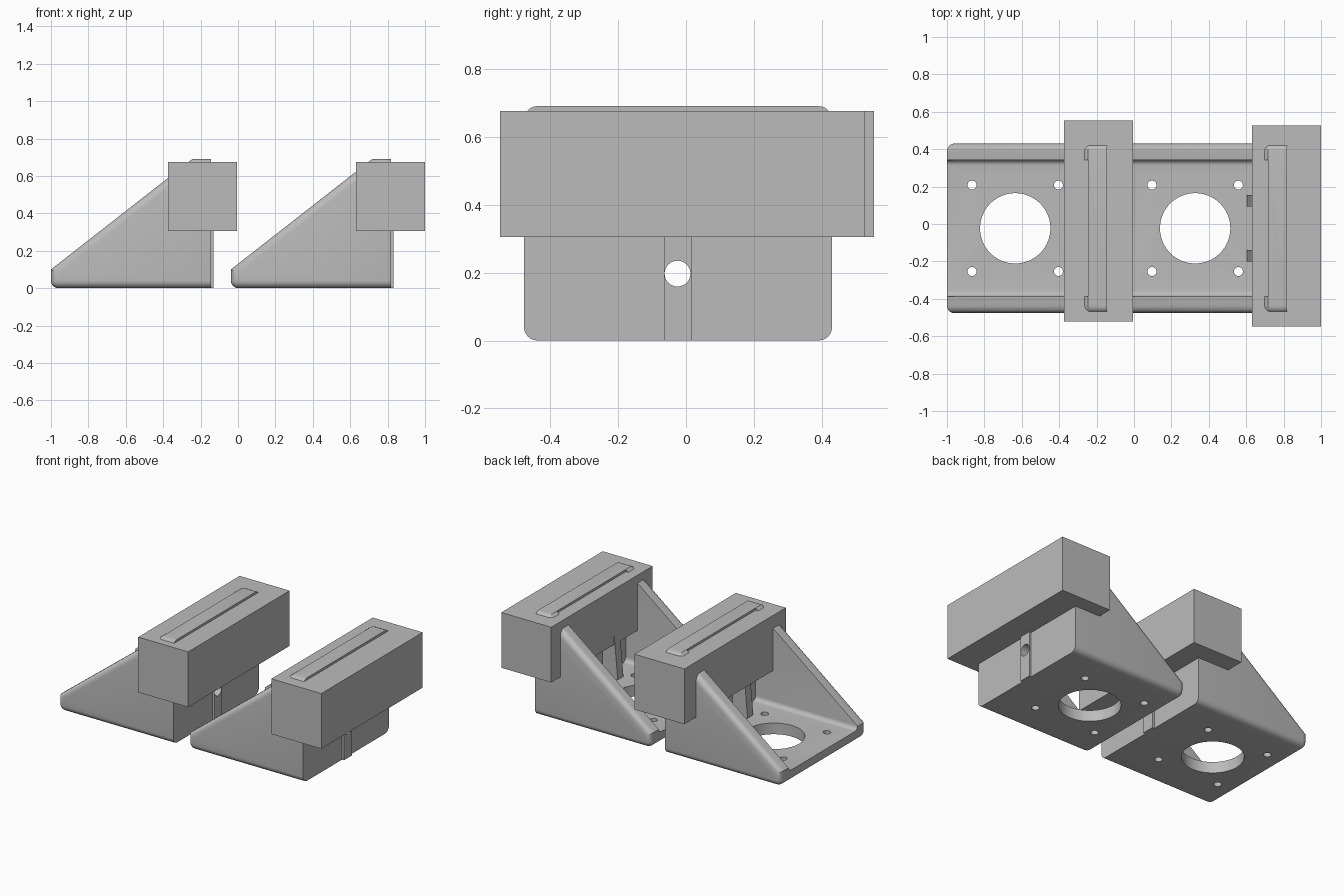
import bpy, bmesh, math
from mathutils import Matrix, Vector

if "Cube" in bpy.data.objects:
    bpy.data.objects.remove(bpy.data.objects["Cube"])

grey = bpy.data.materials.new("plain grey")
grey.diffuse_color = (0.5, 0.5, 0.5, 1)
grey.use_nodes = True
grey.node_tree.nodes["Principled BSDF"].inputs["Base Color"].default_value = grey.diffuse_color


def make_object(name, bm):
    bmesh.ops.recalc_face_normals(bm, faces=bm.faces)
    me = bpy.data.meshes.new(name)
    bm.to_mesh(me)
    bm.free()
    me.materials.append(grey)
    ob = bpy.data.objects.new(name, me)
    bpy.context.collection.objects.link(ob)
    return ob


def prism(name, profile, y0, y1, bevel=0, edge_rule=None):
    """Extrude an xz profile along y, rounding the edges the rule picks."""
    bm = bmesh.new()
    a = [bm.verts.new((x, y0, z)) for x, z in profile]
    b = [bm.verts.new((x, y1, z)) for x, z in profile]
    bm.faces.new(a)
    bm.faces.new(b)
    n = len(a)
    for i in range(n):
        j = (i + 1) % n
        bm.faces.new((a[i], a[j], b[j], b[i]))
    bmesh.ops.recalc_face_normals(bm, faces=bm.faces)
    if bevel:
        edges = [e for e in bm.edges if edge_rule(e.verts[0].co, e.verts[1].co)]
        bmesh.ops.bevel(bm, geom=edges, offset=bevel, segments=6, profile=0.5,
                        affect='EDGES', clamp_overlap=True)
    return make_object(name, bm)


def box(name, x0, x1, y0, y1, z0, z1, **kw):
    return prism(name, [(x0, z0), (x1, z0), (x1, z1), (x0, z1)], y0, y1, **kw)


def cylinder(name, centre, radius, depth, segments, along_x=False):
    bm = bmesh.new()
    m = Matrix.Translation(Vector(centre))
    if along_x:
        m = m @ Matrix.Rotation(math.pi / 2, 4, 'Y')
    bmesh.ops.create_cone(bm, cap_ends=True, segments=segments, radius1=radius,
                          radius2=radius, depth=depth, matrix=m)
    return make_object(name, bm)


def combine(target, others, operation):
    """Apply booleans one after another and drop the helper objects."""
    for o in others:
        mod = target.modifiers.new("boolean", 'BOOLEAN')
        mod.operation, mod.solver, mod.object = operation, 'EXACT', o
        o.hide_render = True
    dg = bpy.context.evaluated_depsgraph_get()
    me = bpy.data.meshes.new_from_object(target.evaluated_get(dg))
    target.modifiers.clear()
    target.data = me
    for o in others:
        bpy.data.objects.remove(o)


def smooth(ob):
    bpy.ops.object.select_all(action='DESELECT')
    ob.select_set(True)
    bpy.context.view_layer.objects.active = ob
    bpy.ops.object.shade_smooth_by_angle(angle=math.radians(30))


X0, WALL_IN, WALL_OUT = -1.0, -0.245, -0.145
Y0, Y1, YC = -0.477, 0.43, -0.023
FLOOR, TOP = 0.075, 0.69


def outer_edge(a, b):
    """Round the shell except around the back wall and across the slope ends."""
    def near(u, v):
        return abs(u - v) < 1e-4
    if near(a.x, WALL_OUT) and near(b.x, WALL_OUT):
        return False
    across = near(a.x, b.x) and near(a.z, b.z)
    return not (across and a.z > 0.01)


def bracket(name, dx):
    # wedge shaped shell
    shell = prism(name, [(X0, 0), (WALL_OUT, 0), (WALL_OUT, TOP),
                         (WALL_IN, TOP), (X0, 0.1)], Y0, Y1,
                  bevel=0.04, edge_rule=outer_edge)
    # open inside with rounded floor corners
    cavity = box("cavity_cutter", -1.3, WALL_IN, -0.387, 0.343, FLOOR, 1.0, bevel=0.03,
                 edge_rule=lambda a, b: abs(a.y - b.y) < 1e-4
                 and max(a.z, b.z) < FLOOR + 0.01)
    # motor opening and its four screw holes
    hx = -0.635
    cutters = [cavity, cylinder("centre_hole_cutter", (hx, YC, 0), 0.188, 0.4, 64)]
    for sx in (-1, 1):
        for sy in (-1, 1):
            cutters.append(cylinder("screw_hole_cutter",
                                    (hx + sx * 0.231, YC + sy * 0.231, 0), 0.024, 0.4, 24))
    combine(shell, cutters, 'DIFFERENCE')
    # locating key on the back wall and two gussets inside
    extras = [box("key", WALL_OUT - 0.02, -0.13, -0.065, 0.016, 0, 0.6)]
    for sy in (-1, 1):
        y = YC + sy * 0.147
        extras.append(prism("gusset", [(WALL_IN + 0.02, FLOOR - 0.02), (-0.36, FLOOR - 0.02),
                                       (-0.32, 0.5), (WALL_IN + 0.02, 0.55)],
                            y - 0.03, y + 0.03))
    combine(shell, extras, 'UNION')
    # bolt hole through the back wall
    bolt = cylinder("bolt_hole_cutter", (-0.2, YC - 0.002, 0.197), 0.038, 0.4, 32, along_x=True)
    combine(shell, [bolt], 'DIFFERENCE')
    shell.location.x = dx
    smooth(shell)


bracket("left_bracket", 0)
bracket("right_bracket", 0.962)

# long blocks across the tops of the brackets
box("left_block", -0.375, -0.005, -0.52, 0.553, 0.305, 0.675)
box("right_block", 0.63, 1.0, -0.547, 0.526, 0.305, 0.675)
